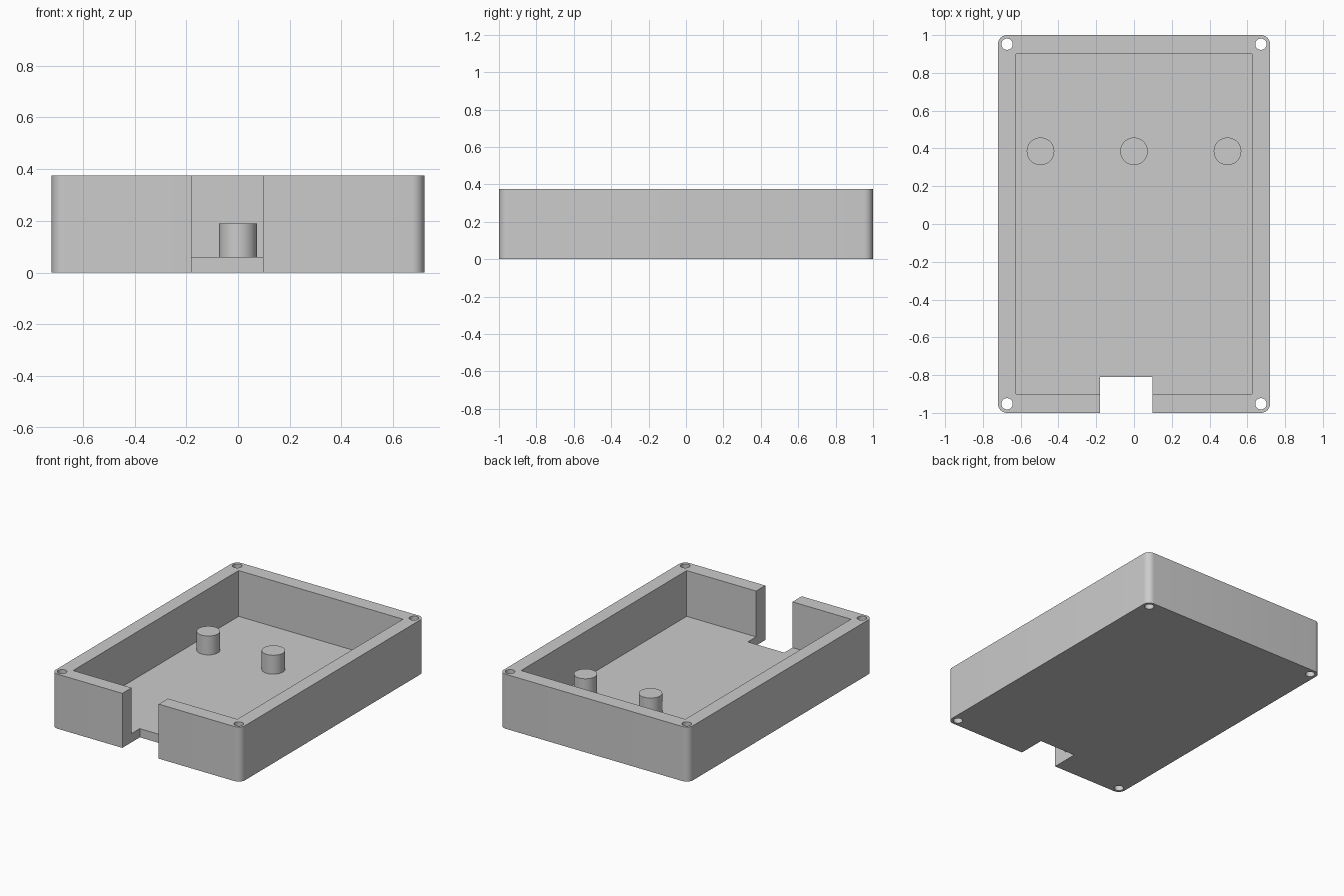
import bpy
import bmesh
import math

default = bpy.data.objects.get("Cube")
if default:
    bpy.data.objects.remove(default, do_unlink=True)

HALF_X, HALF_Y, HEIGHT = 0.72, 1.0, 0.375
FLOOR = 0.06

grey = bpy.data.materials.new("plain grey")
grey.use_nodes = True
colour = (0.6, 0.6, 0.6, 1)
grey.diffuse_color = colour
grey.node_tree.nodes["Principled BSDF"].inputs["Base Color"].default_value = colour


def box(name, low, high):
    """Box between two opposite corners."""
    bm = bmesh.new()
    bmesh.ops.create_cube(bm, size=1)
    for v in bm.verts:
        v.co = [a + (c + 0.5) * (b - a) for a, b, c in zip(low, high, v.co)]
    return finish(name, bm)


def cylinder(name, x, y, low, high, radius, sides):
    """Upright cylinder."""
    bm = bmesh.new()
    bmesh.ops.create_cone(bm, cap_ends=True, segments=sides,
                          radius1=radius, radius2=radius, depth=high - low)
    bmesh.ops.translate(bm, verts=bm.verts, vec=(x, y, (low + high) / 2))
    return finish(name, bm)


def finish(name, bm):
    mesh = bpy.data.meshes.new(name)
    bm.to_mesh(mesh)
    bm.free()
    mesh.materials.append(grey)
    obj = bpy.data.objects.new(name, mesh)
    bpy.context.collection.objects.link(obj)
    return obj


def activate(obj):
    bpy.ops.object.select_all(action="DESELECT")
    obj.select_set(True)
    bpy.context.view_layer.objects.active = obj


def cut(obj, cutter):
    """Subtract the cutter and remove it."""
    activate(obj)
    mod = obj.modifiers.new("cut", "BOOLEAN")
    mod.operation = "DIFFERENCE"
    mod.solver = "EXACT"
    mod.object = cutter
    bpy.ops.object.modifier_apply(modifier=mod.name)
    bpy.data.objects.remove(cutter, do_unlink=True)


# Outer block with rounded upright corners
case = box("case_tray", (-HALF_X, -HALF_Y, 0), (HALF_X, HALF_Y, HEIGHT))
bm = bmesh.new()
bm.from_mesh(case.data)
upright = [e for e in bm.edges if abs(e.verts[0].co.z - e.verts[1].co.z) > 0.1]
bmesh.ops.bevel(bm, geom=upright, offset=0.048, segments=10, profile=0.5,
                affect="EDGES")
bm.to_mesh(case.data)
bm.free()

# Inner cavity and cable slot through the front wall and floor
cut(case, box("cavity_cutter", (-0.625, -0.9, FLOOR), (0.625, 0.9, 1)))
cut(case, box("slot_cutter", (-0.18, -1.2, -0.2), (0.097, -0.81, 1)))

# Screw holes through the corners
for x in (-0.672, 0.672):
    for y in (-0.952, 0.952):
        cut(case, cylinder("hole_cutter", x, y, -0.2, 1, 0.03, 32))

# Support posts on the floor
posts = [cylinder(name, x, 0.385, FLOOR - 0.01, 0.19, 0.073, 48)
         for name, x in (("right_post", -0.495), ("middle_post", 0),
                         ("left_post", 0.495))]

for obj in [case] + posts:
    activate(obj)
    bpy.ops.object.shade_smooth_by_angle(angle=math.radians(30))
